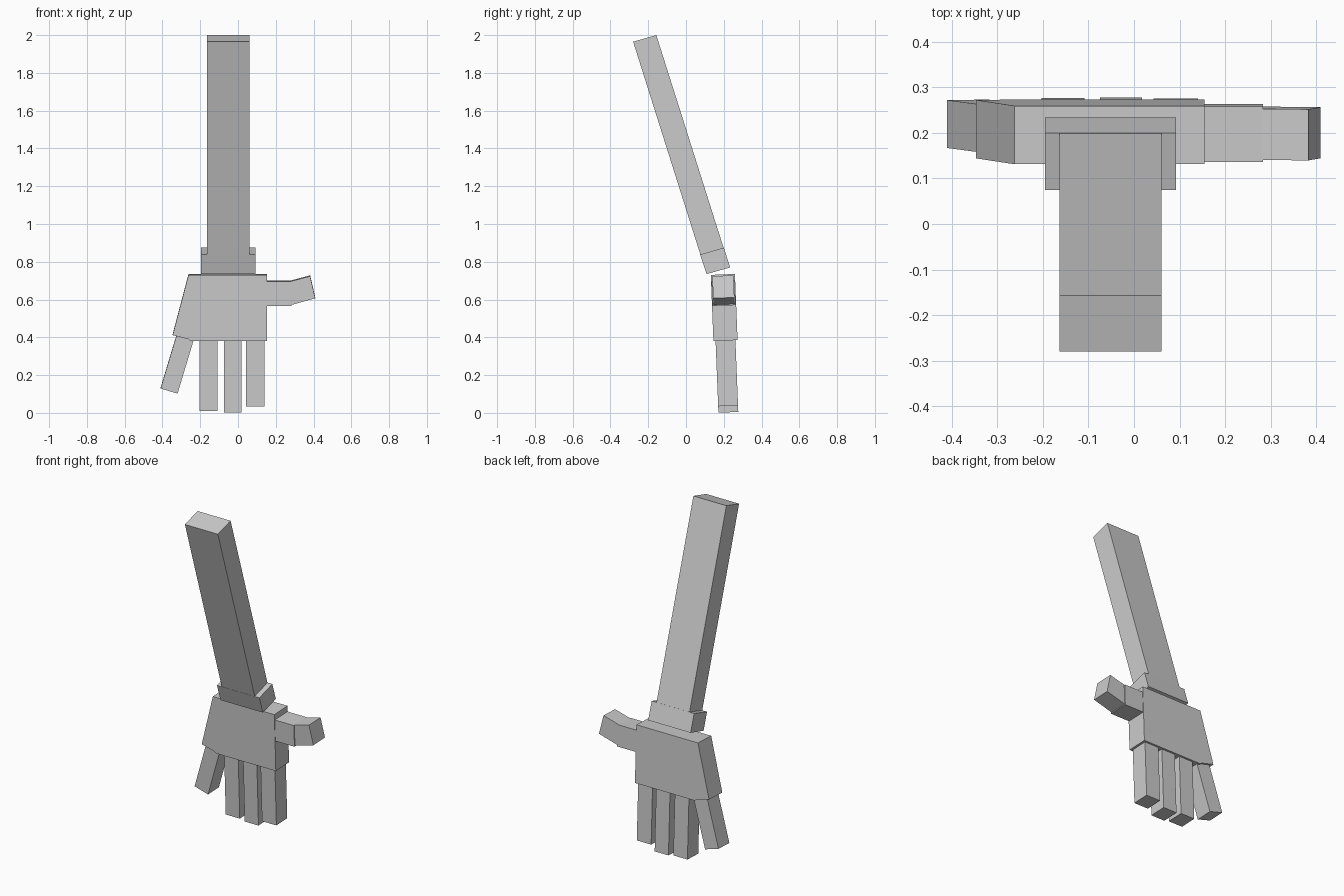
import bpy, bmesh
from mathutils import Vector

if "Cube" in bpy.data.objects:
    bpy.data.objects.remove(bpy.data.objects["Cube"])

TILT = 0.04  # slight backward lean of the hand


def prism(name, ring_a, ring_b):
    """Closed solid between two matching outlines."""
    bm = bmesh.new()
    a = [bm.verts.new(p) for p in ring_a]
    b = [bm.verts.new(p) for p in ring_b]
    n = len(a)
    bm.faces.new(a)
    bm.faces.new(b[::-1])
    for i in range(n):
        j = (i + 1) % n
        bm.faces.new((a[i], b[i], b[j], a[j]))
    bmesh.ops.recalc_face_normals(bm, faces=bm.faces)
    mesh = bpy.data.meshes.new(name)
    bm.to_mesh(mesh)
    bm.free()
    ob = bpy.data.objects.new(name, mesh)
    bpy.context.collection.objects.link(ob)
    return ob


def arm_part(name, profile, x0, x1):
    """Side profile (y, z) extruded along x."""
    return prism(name, *[[(x, y, z) for y, z in profile] for x in (x0, x1)])


def hand_part(name, profile, thickness, shift=0.0):
    """Front profile (x, z) extruded through the leaning hand plane."""
    def ring(d):
        return [(x, 0.195 + (0.735 - z) * TILT + shift + d, z + TILT * d)
                for x, z in profile]
    return prism(name, ring(-thickness / 2), ring(thickness / 2))


# Forearm and wrist cuff
arm_part("forearm", [(-0.28, 1.965), (-0.157, 2.0), (0.199, 0.874), (0.076, 0.838)],
         -0.163, 0.06)
arm_part("wrist_cuff", [(0.075, 0.838), (0.20, 0.875), (0.234, 0.77), (0.109, 0.735)],
         -0.195, 0.092)

# Palm
hand_part("palm", [(-0.262, 0.733), (0.154, 0.733), (0.154, 0.383), (-0.25, 0.383),
                   (-0.264, 0.393), (-0.346, 0.414)], 0.128)

# Three straight fingers
for name, x0, x1, tip in (("ring_finger", -0.203, -0.108, 0.012),
                          ("middle_finger", -0.075, 0.018, 0.003),
                          ("index_finger", 0.043, 0.14, 0.037)):
    hand_part(name, [(x0, 0.39), (x1, 0.39), (x1, tip), (x0, tip)], 0.105)

# Splayed little finger
hand_part("little_finger", [(-0.323, 0.42), (-0.233, 0.393), (-0.32, 0.104),
                            (-0.41, 0.131)], 0.105)

# Thumb in two segments
hand_part("thumb_base", [(0.15, 0.699), (0.283, 0.699), (0.283, 0.568),
                         (0.15, 0.568)], 0.122)
hand_part("thumb_tip", [(0.265, 0.695), (0.382, 0.726), (0.409, 0.609),
                        (0.283, 0.574)], 0.112)
